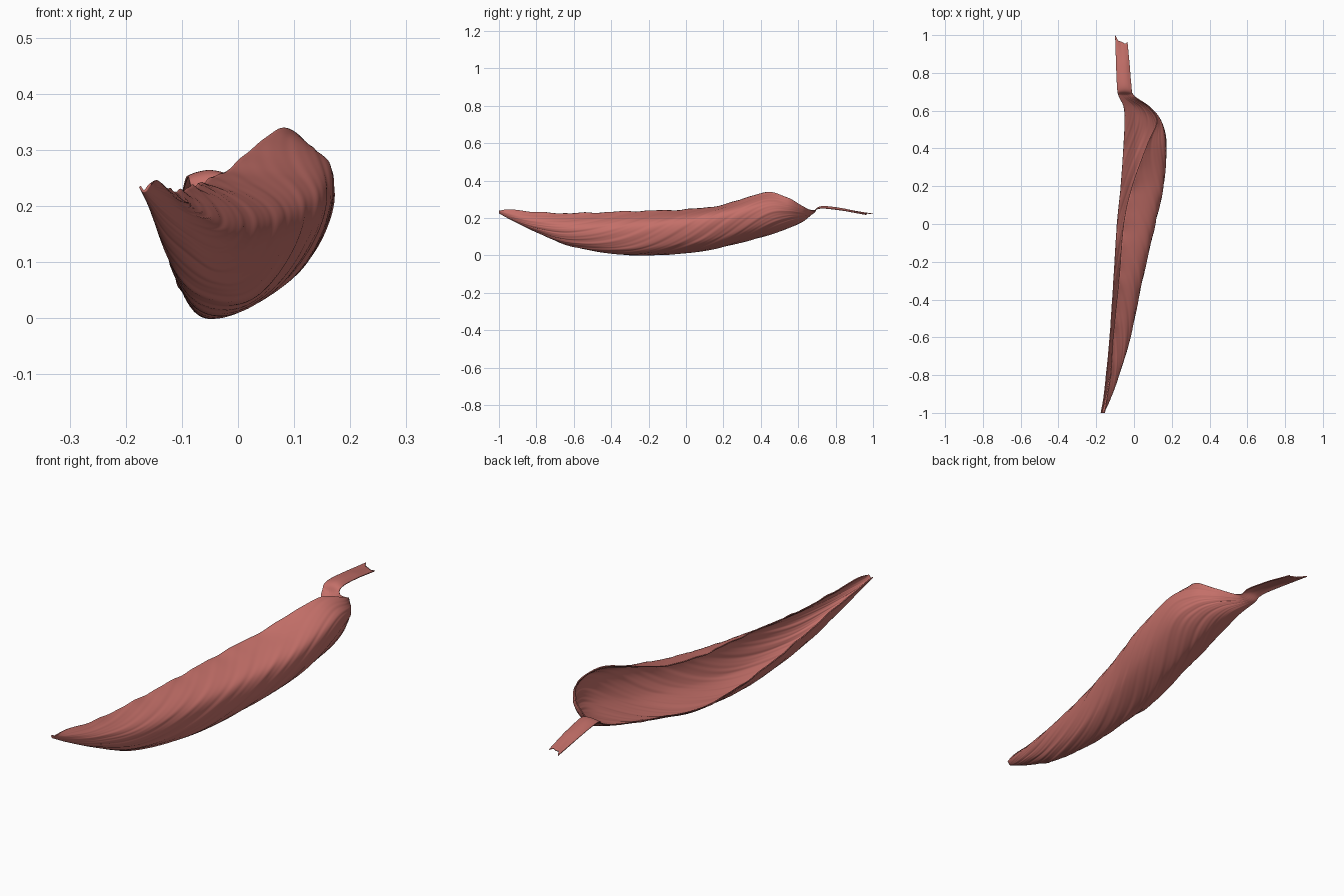
import bpy, bmesh, math
from mathutils import Vector

if "Cube" in bpy.data.objects:
    bpy.data.objects.remove(bpy.data.objects["Cube"])

# Cross-sections along the leaf: y, then five x,z pairs running from the
# lower-left rim, under the belly, up the right wall to the upper rim
SECTIONS = [
    (-1.0, -.175, .235, -.170, .228, -.165, .228, -.160, .235, -.155, .24),
    (-.93, -.162, .212, -.152, .190, -.135, .195, -.128, .218, -.145, .245),
    (-.80, -.147, .180, -.128, .128, -.090, .142, -.083, .185, -.125, .23),
    (-.60, -.128, .125, -.092, .050, -.040, .075, -.025, .155, -.110, .225),
    (-.30, -.108, .065, -.060, .004, .020, .040, .035, .160, -.080, .235),
    (0.00, -.090, .045, -.020, .014, .085, .070, .100, .190, -.055, .245),
    (0.20, -.070, .080, .020, .048, .125, .105, .145, .225, -.010, .27),
    (0.42, -.055, .130, .040, .105, .148, .165, .163, .270, .070, .335),
    (0.54, -.050, .165, .035, .145, .115, .185, .145, .250, .120, .31),
    (0.62, -.055, .195, .005, .180, .055, .200, .080, .230, .080, .265),
    (0.68, -.082, .232, -.062, .226, -.040, .226, -.018, .232, .000, .24),
    (0.74, -.090, .252, -.075, .258, -.055, .262, -.035, .260, -.015, .252),
    (1.00, -.100, .222, -.085, .225, -.070, .222, -.050, .222, -.035, .218),
]
ROWS, COLS = 260, 90


def spline(points, t):
    """Catmull-Rom through a list of vectors, t in 0..1."""
    n = len(points) - 1
    i = min(int(t * n), n - 1)
    f = t * n - i
    p1, p2 = points[i], points[i + 1]
    p0 = points[i - 1] if i > 0 else p1 * 2 - p2
    p3 = points[i + 2] if i + 2 <= n else p2 * 2 - p1
    return 0.5 * (p1 * 2 + (p2 - p0) * f + (p0 * 2 - p1 * 5 + p2 * 4 - p3) * f ** 2
                  + (p1 * 3 - p0 - p2 * 3 + p3) * f ** 3)


def fold(t, y):
    """Slanted wrinkles, fading out at the tip and along the stalk."""
    fade = max(0, min(1, (y + 1) * 3, (0.7 - y) * 5))
    a = t - 0.7 * y + 0.03 * math.sin(5 * y + 4 * t)
    w = math.sin(46 * a) + 0.7 * math.sin(83 * a + 3 * y) + 0.6 * math.sin(137 * a - 5 * y)
    return 0.0011 * w * fade * (0.25 + 0.75 * math.sin(math.pi * t))


# Curled leaf blade running into a flat stalk, one continuous sheet
rails = [[Vector((s[1 + 2 * k], s[0], s[2 + 2 * k])) for s in SECTIONS] for k in range(5)]
bm = bmesh.new()
grid = []
for r in range(ROWS + 1):
    ctrl = [spline(rail, r / ROWS) for rail in rails]
    row = []
    for c in range(COLS + 1):
        t = c / COLS
        p = spline(ctrl, t)
        y = p.y
        # ragged rims
        rim = abs(2 * t - 1) ** 10 * max(0, min(1, (y + 1) * 4, (0.6 - y) * 4))
        p.z += rim * 0.002 * (math.sin(31 * y) + 0.6 * math.sin(57 * y + 1))
        # notched stalk end
        if y > 0.85:
            p.y -= (y - 0.85) / 0.15 * (0.035 * min(1, 2 * t) + 0.01 * math.sin(6 * t) ** 2)
        row.append(bm.verts.new(p))
    grid.append(row)
for r in range(ROWS):
    for c in range(COLS):
        bm.faces.new((grid[r][c], grid[r + 1][c], grid[r + 1][c + 1], grid[r][c + 1]))
bm.normal_update()
normals = [[v.normal.copy() for v in row] for row in grid]
for r, row in enumerate(grid):
    for c, v in enumerate(row):
        v.co += normals[r][c] * fold(c / COLS, v.co.y)
bmesh.ops.recalc_face_normals(bm, faces=bm.faces)
mesh = bpy.data.meshes.new("curled_leaf")
bm.to_mesh(mesh)
bm.free()
leaf = bpy.data.objects.new("curled_leaf", mesh)
bpy.context.collection.objects.link(leaf)

# Dry red skin
skin = bpy.data.materials.new("dry_red")
skin.diffuse_color = (0.55, 0.16, 0.14, 1)
skin.use_nodes = True
skin.node_tree.nodes["Principled BSDF"].inputs["Base Color"].default_value = skin.diffuse_color
mesh.materials.append(skin)

# Thin sheet thickness, smooth shading
thick = leaf.modifiers.new("thickness", "SOLIDIFY")
thick.thickness = 0.004
thick.offset = 0
bpy.context.view_layer.objects.active = leaf
leaf.select_set(True)
bpy.ops.object.shade_smooth_by_angle(angle=math.radians(50))
